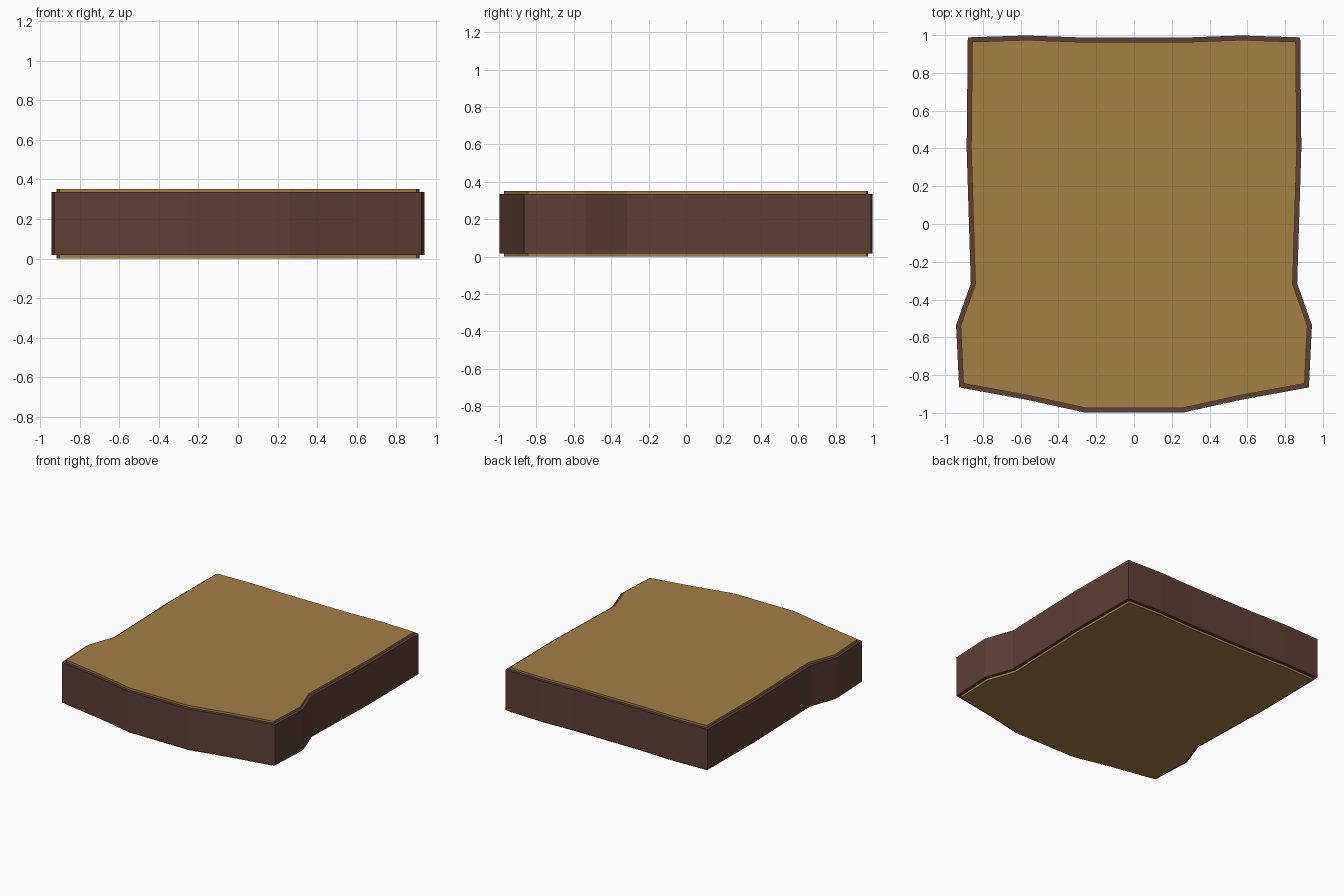
import bpy
import bmesh
from mathutils import Vector

if "Cube" in bpy.data.objects:
    bpy.data.objects.remove(bpy.data.objects["Cube"])

# Left half of the cushion outline, back centre to front centre (anticlockwise)
HALF = [(-0.29, 0.988), (-0.57, 0.998), (-0.88, 0.988), (-0.886, 0.40),
        (-0.864, -0.315), (-0.942, -0.535), (-0.926, -0.865),
        (-0.57, -0.93), (-0.26, -0.998)]
OUTLINE = [Vector(p) for p in HALF + [(-x, y) for x, y in reversed(HALF)]]


def inset(points, d):
    """Shrink an anticlockwise outline by d with mitred corners."""
    result = []
    for i, p in enumerate(points):
        a = (p - points[i - 1]).normalized()
        b = (points[(i + 1) % len(points)] - p).normalized()
        na, nb = Vector((-a.y, a.x)), Vector((-b.y, b.x))
        result.append(p + (na + nb) * d / (1 + na.dot(nb)))
    return result


def material(name, colour):
    mat = bpy.data.materials.new(name)
    mat.diffuse_color = (*colour, 1)
    mat.use_nodes = True
    mat.node_tree.nodes["Principled BSDF"].inputs["Base Color"].default_value = mat.diffuse_color
    return mat


def slab(name, points, z0, z1, mat):
    """Extrude an outline from z0 to z1."""
    bm = bmesh.new()
    face = bm.faces.new([bm.verts.new((p.x, p.y, z0)) for p in points])
    ext = bmesh.ops.extrude_face_region(bm, geom=[face], use_keep_orig=True)
    top = [v for v in ext["geom"] if isinstance(v, bmesh.types.BMVert)]
    bmesh.ops.translate(bm, verts=top, vec=(0, 0, z1 - z0))
    bmesh.ops.recalc_face_normals(bm, faces=bm.faces)
    mesh = bpy.data.meshes.new(name)
    bm.to_mesh(mesh)
    bm.free()
    mesh.materials.append(mat)
    obj = bpy.data.objects.new(name, mesh)
    bpy.context.collection.objects.link(obj)
    return obj


brown = material("brown_trim", (0.11, 0.05, 0.035))
gold = material("gold_fabric", (0.37, 0.21, 0.06))

# Brown side band with a narrow ledge around each panel
slab("cushion_band", OUTLINE, 0.017, 0.335, brown)

# Thin gold panels on the top and underside
panel = inset(OUTLINE, 0.024)
slab("top_panel", panel, 0.335, 0.351, gold)
slab("bottom_panel", panel, 0.0, 0.017, gold)
